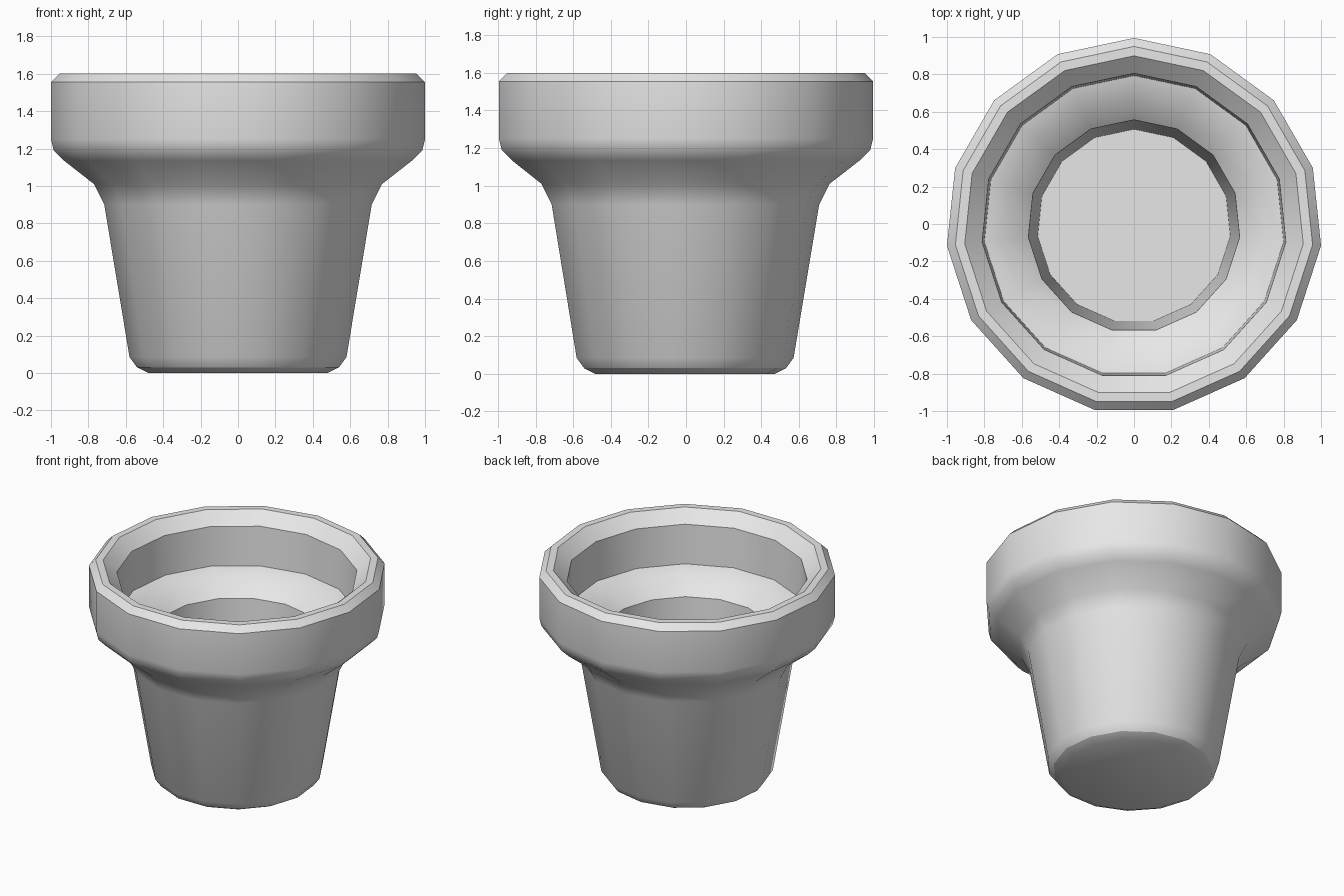
import bpy, bmesh
from math import sin, cos, pi

if "Cube" in bpy.data.objects:
    bpy.data.objects.remove(bpy.data.objects["Cube"], do_unlink=True)

SIDES = 15
SCALE = 1.0055      # vertex radius that gives a width of two
SHIFT_Y = -0.011    # centres the odd-sided outline

# Wall profile from base to rim to inner floor: radius, height, sharp ring
PROFILE = [
    (0.48, 0.0, False), (0.54, 0.03, True), (0.58, 0.085, False),
    (0.715, 0.90, False), (0.77, 1.01, False), (0.93, 1.135, False),
    (0.985, 1.19, False), (1.0, 1.25, False), (1.0, 1.555, True),
    (0.955, 1.6, True), (0.905, 1.6, True), (0.812, 1.515, True),
    (0.80, 1.225, True), (0.70, 1.20, False), (0.565, 1.09, True),
    (0.515, 0.10, True),
]


def make_ring(bm, radius, height):
    ring = []
    for i in range(SIDES):
        a = pi / 2 + 2 * pi * i / SIDES
        r = radius * SCALE
        ring.append(bm.verts.new((r * cos(a), r * sin(a) + SHIFT_Y, height)))
    return ring


def make_material(name, colour):
    mat = bpy.data.materials.new(name)
    mat.use_nodes = True
    mat.diffuse_color = colour
    mat.node_tree.nodes["Principled BSDF"].inputs["Base Color"].default_value = colour
    return mat


# Pot shell: stacked rings bridged with quads, capped below and inside
bm = bmesh.new()
rings = [make_ring(bm, r, z) for r, z, sharp in PROFILE]
for low, high in zip(rings, rings[1:]):
    for i in range(SIDES):
        j = (i + 1) % SIDES
        bm.faces.new((low[i], low[j], high[j], high[i]))
bm.faces.new(rings[0][::-1])
bm.faces.new(rings[-1])
bmesh.ops.recalc_face_normals(bm, faces=bm.faces[:])

# Smooth walls with crisp rings
for face in bm.faces:
    face.smooth = True
for ring, (r, z, sharp) in zip(rings, PROFILE):
    if sharp:
        for i in range(SIDES):
            bm.edges.get((ring[i], ring[(i + 1) % SIDES])).smooth = False

mesh = bpy.data.meshes.new("flower_pot")
bm.to_mesh(mesh)
bm.free()
mesh.materials.append(make_material("light grey", (0.8, 0.8, 0.8, 1.0)))
pot = bpy.data.objects.new("flower_pot", mesh)
bpy.context.collection.objects.link(pot)
